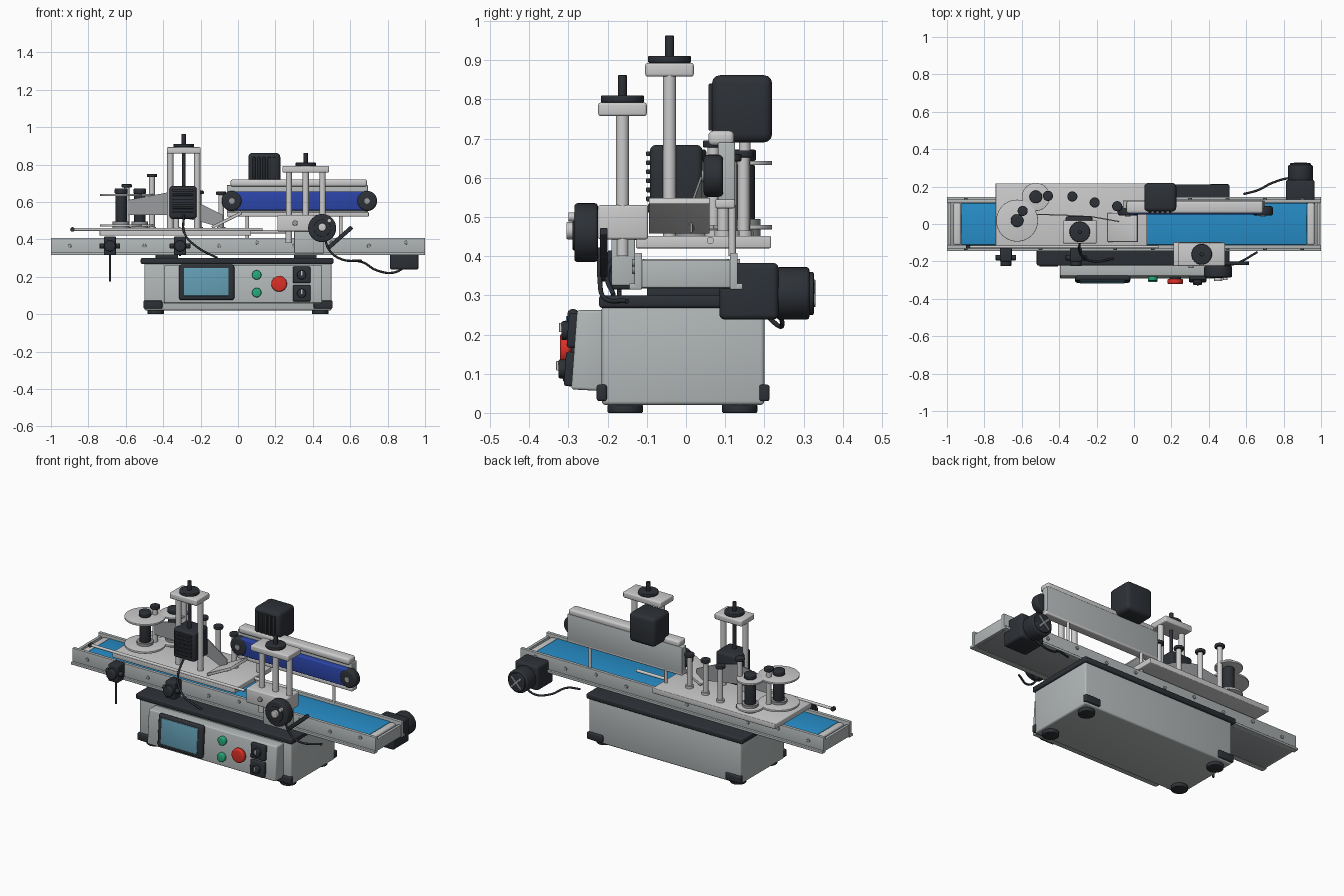
import bpy, bmesh, math
from mathutils import Matrix, Vector

if "Cube" in bpy.data.objects:
    bpy.data.objects.remove(bpy.data.objects["Cube"])

def mat(name, *c):
    m = bpy.data.materials.new(name)
    m.diffuse_color = (*c, 1)
    m.use_nodes = True
    m.node_tree.nodes["Principled BSDF"].inputs["Base Color"].default_value = m.diffuse_color
    return m

DARK = mat("dark", .026, .03, .037)
LIGHT = mat("light", .62, .65, .65)
GREY = mat("painted", .45, .48, .48)
STEEL = mat("steel", .32, .33, .34)
BELT = mat("belt_blue", .02, .27, .58)
PRESS = mat("press_blue", .025, .06, .4)
SCREEN = mat("screen", .12, .33, .44)
RED = mat("red", .7, .03, .02)
GREEN = mat("green", .02, .4, .2)

def finish(name, bm, m):
    me = bpy.data.meshes.new(name)
    bmesh.ops.recalc_face_normals(bm, faces=bm.faces)
    bm.to_mesh(me)
    bm.free()
    ob = bpy.data.objects.new(name, me)
    bpy.context.collection.objects.link(ob)
    me.materials.append(m)
    bpy.ops.object.select_all(action='DESELECT')
    bpy.context.view_layer.objects.active = ob
    ob.select_set(True)
    bpy.ops.object.shade_smooth_by_angle(angle=math.radians(35))
    return ob

def bevel(bm, w, edges):
    bmesh.ops.bevel(bm, geom=edges, offset=w, segments=3, profile=.5, affect='EDGES', clamp_overlap=True)

def box(name, x, y, z, m=LIGHT, b=.004, rot=None):
    bm = bmesh.new()
    bmesh.ops.create_cube(bm, size=1)
    bmesh.ops.scale(bm, vec=(x[1]-x[0], y[1]-y[0], z[1]-z[0]), verts=bm.verts)
    if b:
        bevel(bm, b, bm.edges[:])
    if rot:
        bmesh.ops.rotate(bm, matrix=Matrix.Rotation(rot[1], 3, rot[0]), verts=bm.verts)
    bmesh.ops.translate(bm, vec=(sum(x)/2, sum(y)/2, sum(z)/2), verts=bm.verts)
    return finish(name, bm, m)

def cyl(name, p, q, r, m=LIGHT, b=0, seg=32):
    p, q = Vector(p), Vector(q)
    bm = bmesh.new()
    bmesh.ops.create_cone(bm, cap_ends=True, segments=seg, radius1=r, radius2=r, depth=(q-p).length)
    if b:
        bevel(bm, b, [e for e in bm.edges if abs(e.verts[0].co.z-e.verts[1].co.z) < 1e-5])
    M = Matrix.Translation((p+q)/2) @ (q-p).to_track_quat('Z', 'Y').to_matrix().to_4x4()
    bmesh.ops.transform(bm, matrix=M, verts=bm.verts)
    return finish(name, bm, m)

def vcyl(name, x, y, z0, z1, r, m=LIGHT, b=0, seg=32):
    return cyl(name, (x, y, z0), (x, y, z1), r, m, b, seg)

def ycyl(name, x, z, y0, y1, r, m=LIGHT, b=0, seg=32):
    return cyl(name, (x, y0, z), (x, y1, z), r, m, b, seg)

def prism(name, yz, x0, x1, m, b=0):
    bm = bmesh.new()
    f = bm.faces.new([bm.verts.new((x0, y, z)) for y, z in yz])
    g = bmesh.ops.extrude_face_region(bm, geom=[f])['geom']
    bmesh.ops.translate(bm, vec=(x1-x0, 0, 0), verts=[v for v in g if isinstance(v, bmesh.types.BMVert)])
    bmesh.ops.recalc_face_normals(bm, faces=bm.faces)
    if b:
        bevel(bm, b, bm.edges[:])
    return finish(name, bm, m)

def cable(name, pts, r=.006):
    cu = bpy.data.curves.new(name, 'CURVE')
    cu.dimensions = '3D'
    cu.bevel_depth, cu.bevel_resolution, cu.resolution_u, cu.use_fill_caps = r, 2, 8, True
    s = cu.splines.new('BEZIER')
    s.bezier_points.add(len(pts)-1)
    for bp, p in zip(s.bezier_points, pts):
        bp.co = p
        bp.handle_left_type = bp.handle_right_type = 'AUTO'
    cu.materials.append(DARK)
    bpy.context.collection.objects.link(bpy.data.objects.new(name, cu))

# Cabinet, lid, feet and corner guards
box("cabinet", (-.5, .5), (-.215, .2), (.02, .275), GREY, .01)
box("cabinet_lid", (-.52, .51), (-.222, .212), (.268, .3), DARK, .008)
for sx in (-1, 1):
    for y, yg in ((-.155, -.215), (.137, .2)):
        vcyl("foot", sx*.44, y, 0, .022, .045, DARK, .004)
        box("corner_guard", sorted((sx*.405, sx*.506)), (yg-.013, yg+.013), (.03, .072), DARK, .006)

# Sloped control panel with screen, buttons and switches
prism("control_panel", [(-.2, .055), (-.293, .06), (-.278, .262), (-.2, .262)], -.395, .45, GREY, .007)
TILT = ('X', -.075)
face = lambda z: -.293+.075*(z-.06)
box("screen_bezel", (-.315, -.02), (face(.17)-.024, face(.17)+.005), (.075, .265), DARK, .012, TILT)
box("screen_glass", (-.29, -.05), (face(.17)-.027, face(.17)-.015), (.097, .247), SCREEN, .003, TILT)
for z in (.115, .21):
    ycyl("green_button", .1, z, face(z)-.022, face(z)+.01, .025, GREEN, .006)
ycyl("stop_button_collar", .22, .162, face(.16)-.01, face(.16)+.01, .03, DARK)
ycyl("stop_button", .22, .162, face(.16)-.036, face(.16)-.008, .042, RED, .009)
for z in (.112, .21):
    box("switch_plate", (.293, .387), (face(z)-.02, face(z)+.005), (z-.044, z+.044), DARK, .007, TILT)
    ycyl("switch_dial", .34, z, face(z)-.036, face(z)-.015, .024, DARK, .004)
    box("switch_pointer", (.336, .344), (face(z)-.042, face(z)-.03), (z-.004, z+.02), LIGHT, .001)

# Conveyor
for s in (-1, 1):
    box("conveyor_rail", (-1, 1), sorted((s*.112, s*.132)), (.315, .408), GREY, .003)
    box("rail_lower_flange", (-1, 1), sorted((s*.12, s*.145)), (.315, .33), GREY, .003)
    box("conveyor_end_plate", sorted((s*.978, s*.996)), (-.115, .115), (.32, .39), GREY, .003)
    box("belt_end_block", sorted((s*.925, s*.965)), (-.112, .112), (.34, .393), LIGHT, .01)
    for i in range(10):
        x = -.9+i*.2
        ycyl("rail_bolt", x, .365+.018*(i % 2), s*.125, s*.138, .01, STEEL, .002, 12)
box("conveyor_belt", (-.925, .925), (-.112, .112), (.345, .393), BELT, .004)
box("conveyor_underside", (-.98, .98), (-.115, .115), (.317, .35), STEEL, .003)
for x in (-.38, .36):
    box("conveyor_support", (x-.06, x+.06), (-.1, .1), (.295, .32), DARK)

# Label table and guide rods
box("label_table", (-.74, .07), (-.128, .217), (.42, .452), LIGHT, .004)
cyl("front_guide_rod", (-.89, -.122, .453), (.13, -.122, .453), .008, LIGHT)
cyl("rear_guide_rod", (-.2, .062, .44), (.28, .062, .44), .009, LIGHT)
ycyl("guide_rod_tip", -.885, .453, -.132, -.112, .012, DARK)

# Label reels and idler posts with black caps
for x, y, r in ((-.625, .018, .112), (-.525, .145, .075)):
    vcyl("reel_lower_disc", x, y, .468, .48, r, LIGHT, .002, 40)
    vcyl("reel_hub_ring", x, y, .452, .495, .045, STEEL)
    vcyl("reel_core", x, y, .49, .632, .031, DARK, .003)
    vcyl("reel_upper_disc", x, y, .632, .643, r, LIGHT, .002, 40)
    vcyl("reel_knob", x, y, .643, .672, .034, DARK, .006)
for x, y, z in ((-.595, .07, .695), (-.46, .15, .75), (-.33, .147, .67), (-.21, .115, .66), (-.09, .095, .655)):
    vcyl("idler_post", x, y, .45, z-.012, .015, LIGHT)
    vcyl("idler_foot", x, y, .45, .466, .022, LIGHT)
    vcyl("idler_cap", x, y, z-.018, z, .027, DARK, .004)

# Label web strip and slanted peel plate
bm = bmesh.new()
web = ((-.59, .05, .53, .61), (-.38, .045, .53, .65), (-.22, .035, .5, .6), (-.08, .01, .46, .53))
cols = [(bm.verts.new((x, y, a)), bm.verts.new((x, y, b))) for x, y, a, b in web]
for c, d in zip(cols, cols[1:]):
    bm.faces.new((c[0], d[0], d[1], c[1]))
g = bmesh.ops.extrude_face_region(bm, geom=bm.faces[:])['geom']
bmesh.ops.translate(bm, vec=(0, .006, 0), verts=[v for v in g if isinstance(v, bmesh.types.BMVert)])
finish("label_web", bm, STEEL)
box("peel_plate", (-.148, .028), (-.095, .06), (.495, .511), LIGHT, .002, ('Y', -.46))

# Adjustable gantries
def gantry(n, cx, cy, hw, ztop, zbot, cols):
    for x in cols:
        vcyl(n+"_column", x, cy, zbot, ztop-.02, .0165, LIGHT)
    box(n+"_crosshead", (cx-hw, cx+hw), (cy-.062, cy+.062), (ztop-.035, ztop), LIGHT, .007)
    vcyl(n+"_knob", cx, cy, ztop, ztop+.018, .055, DARK, .004)
    vcyl(n+"_spindle", cx, cy, ztop+.015, ztop+.07, .011, DARK, .002)

gantry("head_gantry", -.29, -.042, .09, .893, .45, (-.362, -.218))
vcyl("head_lead_screw", -.29, -.042, .66, .87, .01, DARK)
box("head_motor", (-.366, -.222), (-.092, .042), (.51, .684), DARK, .015)
for i in range(6):
    z = .54+i*.023
    box("head_motor_fin", (-.35, -.238), (-.102, -.088), (z, z+.012), DARK, .003)

gantry("side_gantry", .362, -.162, .125, .792, .4, (.272, .362, .452))
box("side_block", (.21, .47), (-.225, -.097), (.443, .53), LIGHT, .006)
vcyl("side_slide_bar", .272, -.162, .38, .46, .018, LIGHT)
box("side_bracket", (.3, .46), (-.19, -.13), (.325, .45), GREY)
ycyl("side_block_bolt", .305, .487, -.235, -.22, .014, STEEL, .002)

# Handwheel and lever
ycyl("handwheel", .45, .46, -.285, -.225, .075, DARK, .008, 40)
ycyl("handwheel_face", .45, .46, -.289, -.28, .045, DARK, .002)
ycyl("handwheel_hub", .45, .465, -.305, -.28, .022, LIGHT, .003)
ycyl("handwheel_grip", .488, .5, -.3, -.28, .011, LIGHT)
box("clamp_lever", (.46, .63), (-.22, -.2), (.398, .42), DARK, .004, ('Y', -.72))

# Rail clamps
for x, zl in ((-.685, .175), (-.31, .31)):
    box("rail_clamp", (x-.032, x+.032), (-.2, -.13), (.315, .415), DARK, .006)
    cyl("clamp_cross_pin", (x-.055, -.18, .365), (x+.055, -.18, .365), .014, DARK, .003)
    ycyl("clamp_knob", x, .365, -.225, -.195, .03, DARK, .005, 12)
    vcyl("clamp_rod", x, -.17, zl, .4, .006, DARK, 0, 12)

# Wrap press with blue belt
box("press_back_plate", (-.06, .695), (.082, .125), (.53, .69), GREY, .004)
box("press_top_bar", (-.04, .69), (.057, .123), (.682, .72), LIGHT, .012)
box("press_bottom_rail", (-.06, .7), (.075, .125), (.522, .545), LIGHT, .005)
box("press_belt", (-.03, .685), (.05, .092), (.555, .657), PRESS, .006)
for x in (-.033, .69):
    ycyl("press_roller", x, .605, .045, .095, .054, DARK, .012)
    ycyl("press_roller_pin", x, .605, .04, .05, .015, STEEL)
for x in (.05, .55):
    vcyl("press_leg", x, .118, .4, .53, .009, LIGHT)
box("press_motor", (.055, .226), (.066, .22), (.69, .862), DARK, .022)
for i in range(5):
    x = .078+i*.027
    box("press_motor_fin", (x, x+.015), (.057, .075), (.72, .84), DARK, .004)

# Conveyor drive motor
box("drive_gearbox", (.812, .966), (.085, .236), (.238, .383), DARK, .014)
ycyl("drive_motor", .89, .305, .23, .315, .067, DARK, .008, 40)
ycyl("drive_motor_cap", .89, .305, .31, .326, .055, DARK, .004)
for a in (math.pi/4, -math.pi/4):
    box("drive_motor_rib", (.845, .935), (.322, .33), (.3, .31), STEEL, .001, ('Y', a))

# Cables
cable("drive_cable", [(.585, .16, .285), (.66, .18, .28), (.74, .22, .235), (.83, .245, .222), (.9, .24, .255)])
cable("side_cable", [(.46, -.22, .42), (.49, -.22, .34), (.55, -.21, .295), (.66, -.15, .285)])
cable("head_cable", [(-.29, -.09, .53), (-.285, -.16, .43), (-.22, -.2, .36), (-.11, -.185, .3)])
